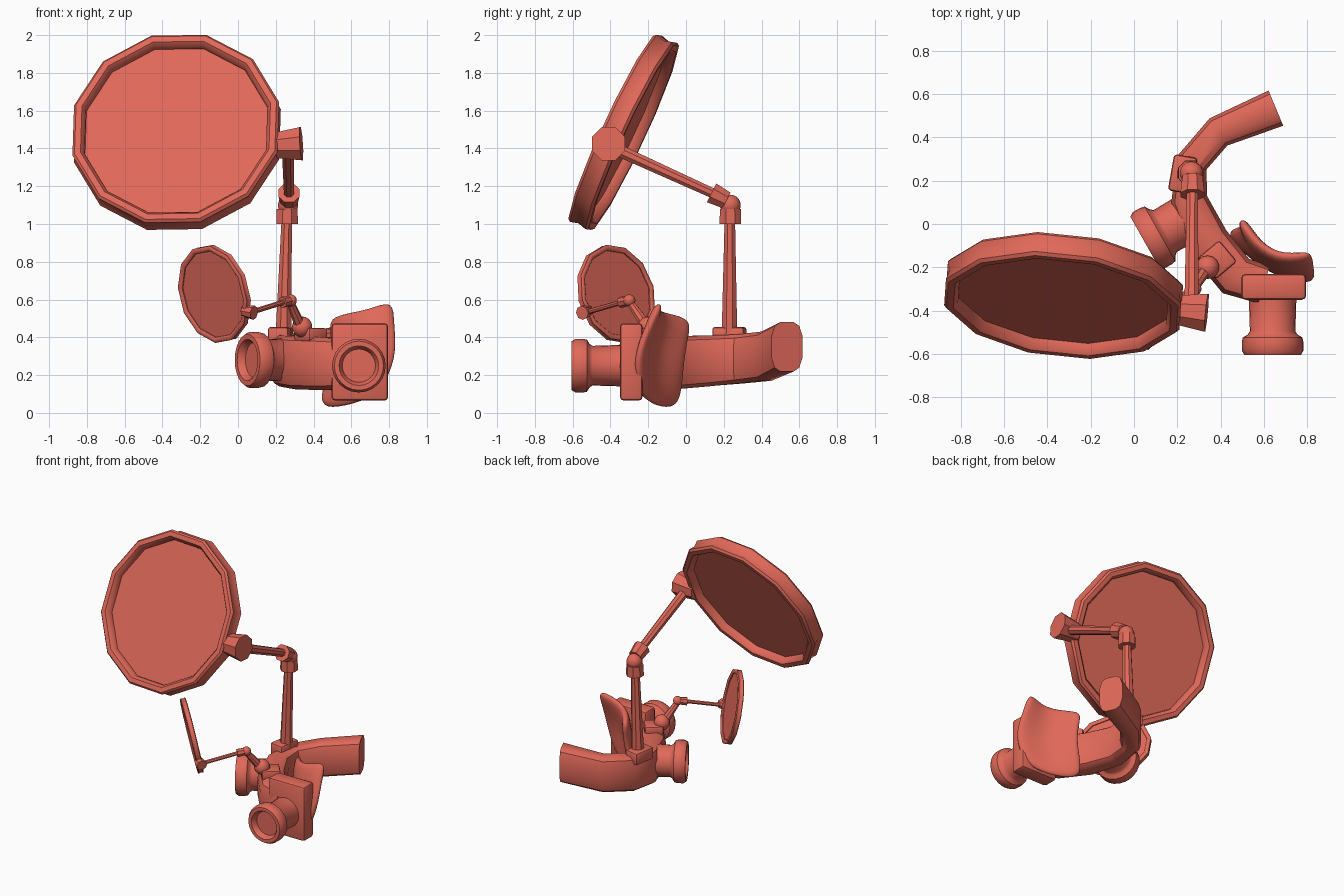
import bpy, bmesh, math
from mathutils import Vector, Matrix

if "Cube" in bpy.data.objects:
    bpy.data.objects.remove(bpy.data.objects["Cube"])

mat = bpy.data.materials.new("coral_red")
mat.diffuse_color = (0.75, 0.14, 0.10, 1)
mat.use_nodes = True
mat.node_tree.nodes["Principled BSDF"].inputs["Base Color"].default_value = mat.diffuse_color


def finish(name, bm, angle=40):
    bmesh.ops.remove_doubles(bm, verts=bm.verts, dist=1e-5)
    bmesh.ops.recalc_face_normals(bm, faces=bm.faces)
    me = bpy.data.meshes.new(name)
    bm.to_mesh(me)
    bm.free()
    ob = bpy.data.objects.new(name, me)
    bpy.context.collection.objects.link(ob)
    me.materials.append(mat)
    bpy.ops.object.select_all(action='DESELECT')
    ob.select_set(True)
    bpy.context.view_layer.objects.active = ob
    bpy.ops.object.shade_smooth_by_angle(angle=math.radians(angle))
    return ob


def frame(n):
    n = Vector(n).normalized()
    up = Vector((0, 0, 1)) if abs(n.z) < 0.95 else Vector((0, 1, 0))
    u = up.cross(n).normalized()
    return u, n.cross(u), n


def skin(bm, rings, closed=False):
    vs = [[bm.verts.new(p) for p in r] for r in rings]
    k = len(vs[0])
    pairs = list(zip(vs, vs[1:])) + ([(vs[-1], vs[0])] if closed else [])
    for a, b in pairs:
        for i in range(k):
            bm.faces.new((a[i], a[(i + 1) % k], b[(i + 1) % k], b[i]))
    if not closed:
        bm.faces.new(vs[0])
        bm.faces.new(vs[-1])


def lathe(name, c, n, profile, segs, closed=False, phase=0, angle=40):
    # profile of (radius, height along n), turned around n
    u, v, n = frame(n)
    c = Vector(c)
    rings = []
    for r, h in profile:
        rings.append([c + n * h + (u * math.cos(t) + v * math.sin(t)) * r
                      for t in (math.radians(phase) + math.tau * i / segs for i in range(segs))])
    bm = bmesh.new()
    skin(bm, rings, closed)
    return finish(name, bm, angle)


def rod(name, a, b, r1, r2, segs=10, phase=0):
    a, b = Vector(a), Vector(b)
    return lathe(name, a, b - a, [(r1, 0), (r2, (b - a).length)], segs, phase=phase)


def ball(name, c, r):
    bm = bmesh.new()
    bmesh.ops.create_uvsphere(bm, u_segments=14, v_segments=9, radius=r,
                              matrix=Matrix.Translation(c))
    return finish(name, bm, 60)


def box(name, c, size, turn=0, bevel=0.015):
    bm = bmesh.new()
    m = Matrix.Translation(c) @ Matrix.Rotation(math.radians(turn), 4, 'Z') @ Matrix.Diagonal((*size, 1))
    bmesh.ops.create_cube(bm, size=1, matrix=m)
    bmesh.ops.bevel(bm, geom=bm.edges[:], offset=bevel, segments=2, affect='EDGES', profile=0.5)
    return finish(name, bm)


# Round mirrors: a twelve-sided rim with a flat plate inside
def mirror(name, c, n, r, width, depth, phase):
    ri = r - width
    rim = [(ri, -depth * .6), (ri + width * .3, -depth), (r - width * .2, -depth), (r, -depth * .75),
           (r - width * .2, 0), (r, depth * .75), (r - width * .2, depth), (ri + width * .3, depth),
           (ri, depth * .6)]
    lathe(name + "_rim", c, n, rim, 12, True, phase, 45)
    lathe(name + "_plate", c, n, [(ri + .01, -.006), (ri + .01, .006)], 12, False, phase)


mirror("large_mirror", (-0.325, -0.33, 1.485), (-0.1, -0.9, 0.42), 0.565, 0.065, 0.06, 16)
mirror("small_mirror", (-0.125, -0.37, 0.63), (0.7, 0.64, 0.2), 0.265, 0.03, 0.02, 8)

# Curved headband, lofted: x, y, z, half width, half height
path = [(0.60, -0.28, 0.26, 0.09, 0.13), (0.47, -0.24, 0.26, 0.10, 0.14),
        (0.34, -0.08, 0.265, 0.10, 0.14), (0.255, 0.11, 0.275, 0.085, 0.135),
        (0.265, 0.28, 0.285, 0.075, 0.13), (0.39, 0.425, 0.30, 0.075, 0.13),
        (0.655, 0.535, 0.35, 0.088, 0.13)]
section = [(1, .45), (.8, .85), (.45, 1), (-.45, 1), (-.8, .85), (-1, .45),
           (-1, -.45), (-.8, -.85), (-.45, -1), (.45, -1), (.8, -.85), (1, -.45)]
rings = []
for i, (x, y, z, w, h) in enumerate(path):
    a, b = path[max(i - 1, 0)], path[min(i + 1, len(path) - 1)]
    t = Vector((b[0] - a[0], b[1] - a[1], 0)).normalized()
    side = Vector((t.y, -t.x, 0))
    rings.append([Vector((x, y, z)) + side * (w * s) + Vector((0, 0, h * q)) for s, q in section])
bm = bmesh.new()
skin(bm, rings)
finish("headband", bm, 35)

# Two flanged eyepieces with recessed lenses
scope = [(0.11, -0.27), (0.105, -0.11), (0.115, -0.095), (0.138, -0.08), (0.142, -0.06),
         (0.142, -0.02), (0.13, 0), (0.105, 0), (0.095, -0.015), (0.088, -0.04)]
lathe("right_eyepiece", (0.64, -0.605, 0.25), (0, -1, 0), scope, 24)
lathe("left_eyepiece", (0.05, -0.085, 0.28), (-0.87, -0.49, 0),
      [(r * 1.05, h) for r, h in scope], 24)

# Housing behind the right eyepiece
box("eyepiece_housing", (0.645, -0.29, 0.27), (0.30, 0.12, 0.41), 0, 0.02)

# Curved face cushion
grid = [[(.48, .04, .50), (.56, -.09, .53), (.69, -.16, .55), (.83, -.12, .61)],
        [(.50, .01, .38), (.575, -.14, .40), (.70, -.20, .42), (.83, -.19, .47)],
        [(.49, -.01, .24), (.57, -.16, .25), (.69, -.23, .27), (.85, -.27, .30)],
        [(.41, -.03, .02), (.53, -.13, .02), (.65, -.20, .05), (.76, -.25, .11)]]
bm = bmesh.new()
vs = [[bm.verts.new(p) for p in row] for row in grid]
for r in range(3):
    for c in range(3):
        bm.faces.new((vs[r][c], vs[r + 1][c], vs[r + 1][c + 1], vs[r][c + 1]))
cushion = finish("face_cushion", bm, 60)
thick = cushion.modifiers.new("thickness", 'SOLIDIFY')
thick.thickness = 0.06
thick.offset = 0
sub = cushion.modifiers.new("smooth", 'SUBSURF')
sub.levels = sub.render_levels = 2
for e in cushion.data.edges:
    e.use_edge_sharp = False

# Large mirror stand: foot, tapered mast, swivel joint, arm and clamp
box("mast_foot", (0.225, 0.23, 0.41), (0.11, 0.17, 0.09), -10)
rod("mast", (0.24, 0.23, 0.40), (0.258, 0.232, 1.02), 0.045, 0.03, 8, 22.5)
rod("mast_collar", (0.26, 0.235, 1.0), (0.26, 0.235, 1.08), 0.062, 0.06, 8, 22.5)
ball("mast_joint", (0.265, 0.235, 1.10), 0.055)
rod("arm_collar", (0.27, 0.215, 1.125), (0.27, 0.135, 1.165), 0.05, 0.06, 8, 22.5)
rod("large_arm", (0.27, 0.17, 1.15), (0.265, -0.38, 1.40), 0.028, 0.035, 8, 22.5)
rod("large_clamp", (0.18, -0.395, 1.415), (0.335, -0.41, 1.425), 0.07, 0.095, 8, 22.5)

# Small mirror stand
box("small_foot", (0.385, -0.165, 0.415), (0.13, 0.13, 0.07), 40)
ball("small_foot_joint", (0.34, -0.20, 0.455), 0.055)
rod("small_post", (0.33, -0.21, 0.46), (0.275, -0.30, 0.59), 0.03, 0.02, 8)
ball("small_joint", (0.28, -0.30, 0.595), 0.032)
rod("small_joint_collar", (0.28, -0.30, 0.595), (0.235, -0.345, 0.585), 0.026, 0.03, 8)
rod("small_arm", (0.27, -0.31, 0.595), (0.06, -0.535, 0.53), 0.014, 0.014, 8)
rod("small_clamp", (0.085, -0.55, 0.53), (0.03, -0.515, 0.54), 0.038, 0.03, 8)
